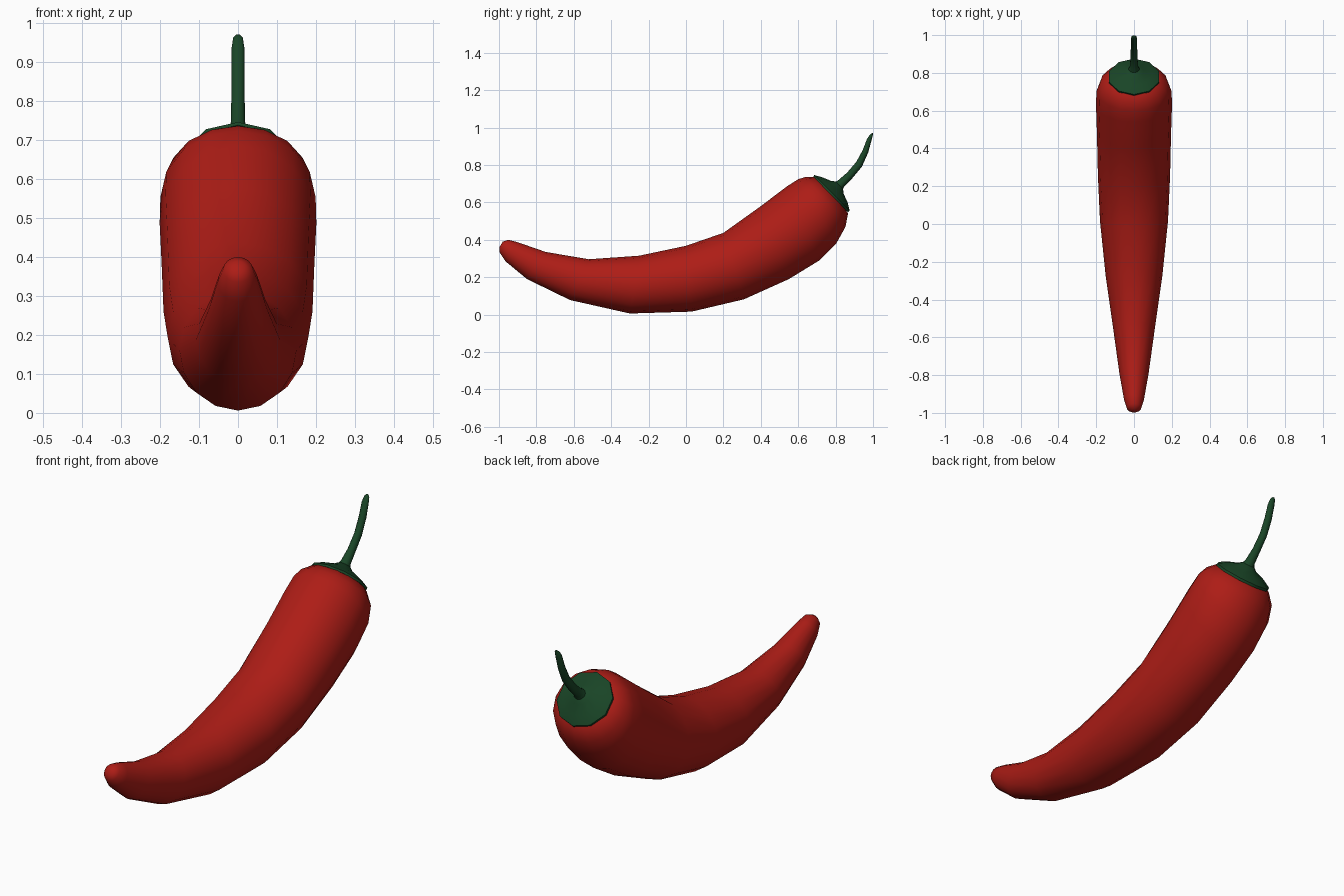
import bpy, bmesh, math

def material(name, color):
    m = bpy.data.materials.new(name)
    m.diffuse_color = (*color, 1)
    return m

def loft(name, stations, sides, mat, angle):
    """Skin elliptical rings; station = top y, top z, bottom y, bottom z, half width."""
    bm = bmesh.new()
    rings = []
    for ty, tz, by, bz, hw in stations:
        cy, cz, dy, dz = (ty + by) / 2, (tz + bz) / 2, (ty - by) / 2, (tz - bz) / 2
        ring = []
        for i in range(sides):
            a = 2 * math.pi * i / sides
            c, s = math.cos(a), math.sin(a)
            ring.append(bm.verts.new((hw * s, cy + dy * c, cz + dz * c)))
        rings.append(ring)
    for r0, r1 in zip(rings, rings[1:]):
        for i in range(sides):
            j = (i + 1) % sides
            bm.faces.new((r0[i], r0[j], r1[j], r1[i]))
    bm.faces.new(rings[0])
    bm.faces.new(rings[-1])
    bmesh.ops.recalc_face_normals(bm, faces=bm.faces)
    me = bpy.data.meshes.new(name)
    bm.to_mesh(me)
    bm.free()
    me.materials.append(mat)
    ob = bpy.data.objects.new(name, me)
    bpy.context.collection.objects.link(ob)
    bpy.ops.object.select_all(action='DESELECT')
    ob.select_set(True)
    bpy.context.view_layer.objects.active = ob
    bpy.ops.object.shade_smooth_by_angle(angle=math.radians(angle))
    return ob

red = material("red_skin", (0.42, 0.012, 0.008))
green = material("green_stem", (0.01, 0.06, 0.02))

# curved pod, from the tip to the shoulder
loft("pepper_body", [
    (-0.980, 0.390, -0.998, 0.360, 0.018),
    (-0.950, 0.400, -0.998, 0.335, 0.038),
    (-0.900, 0.387, -0.965, 0.285, 0.052),
    (-0.750, 0.335, -0.850, 0.190, 0.076),
    (-0.520, 0.296, -0.620, 0.078, 0.108),
    (-0.250, 0.315, -0.300, 0.006, 0.150),
    (0.000, 0.368, 0.030, 0.016, 0.180),
    (0.200, 0.437, 0.310, 0.082, 0.191),
    (0.400, 0.580, 0.550, 0.190, 0.196),
    (0.540, 0.686, 0.710, 0.288, 0.201),
    (0.600, 0.724, 0.805, 0.383, 0.199),
    (0.640, 0.736, 0.853, 0.470, 0.180),
    (0.685, 0.736, 0.866, 0.540, 0.138),
    (0.730, 0.710, 0.840, 0.590, 0.080),
], 16, red, 60)

# leafy cap
loft("calyx", [
    (0.715, 0.705, 0.840, 0.580, 0.095),
    (0.680, 0.738, 0.866, 0.548, 0.138),
    (0.686, 0.746, 0.875, 0.556, 0.138),
    (0.730, 0.734, 0.864, 0.600, 0.098),
    (0.775, 0.715, 0.842, 0.648, 0.048),
    (0.800, 0.712, 0.840, 0.672, 0.030),
], 10, green, 50)

# bent stem
loft("stem", [
    (0.790, 0.705, 0.835, 0.660, 0.034),
    (0.815, 0.719, 0.845, 0.684, 0.024),
    (0.862, 0.760, 0.890, 0.730, 0.019),
    (0.910, 0.816, 0.940, 0.790, 0.018),
    (0.945, 0.880, 0.974, 0.866, 0.018),
    (0.968, 0.940, 0.992, 0.932, 0.017),
    (0.985, 0.964, 0.999, 0.960, 0.013),
    (0.995, 0.971, 0.999, 0.970, 0.005),
], 10, green, 60)
